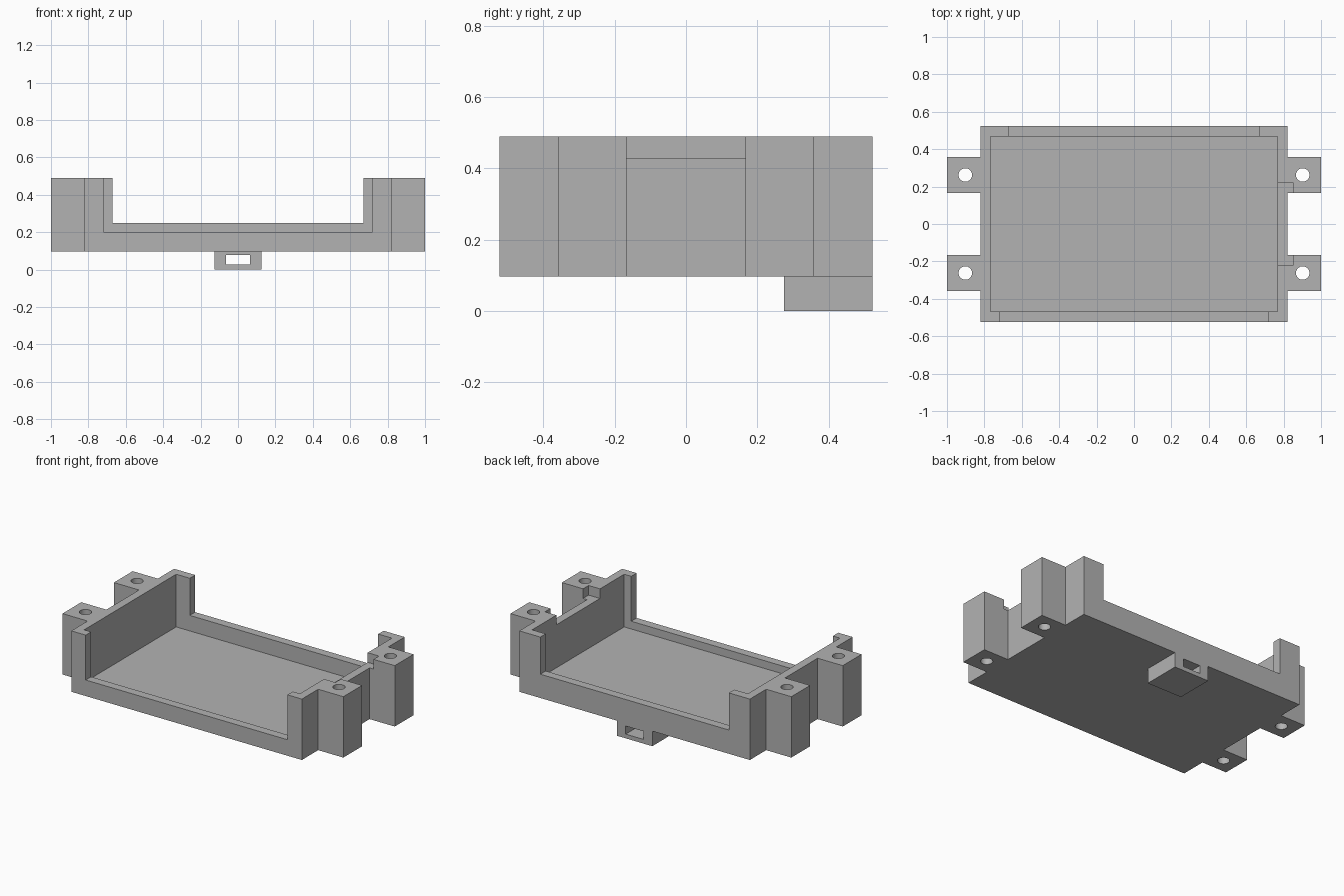
import bpy
import bmesh
from mathutils import Matrix, Vector

cube = bpy.data.objects.get("Cube")
if cube:
    bpy.data.objects.remove(cube, do_unlink=True)

grey = bpy.data.materials.new("plain grey")
grey.use_nodes = True
grey.diffuse_color = (0.45, 0.45, 0.45, 1)
grey.node_tree.nodes["Principled BSDF"].inputs["Base Color"].default_value = grey.diffuse_color

BOTTOM, TOP = 0.097, 0.489
WALL_X, WALL_Y = 0.821, 0.523
ABOVE = TOP + 0.1


def finish(name, bm):
    bmesh.ops.recalc_face_normals(bm, faces=bm.faces)
    mesh = bpy.data.meshes.new(name)
    bm.to_mesh(mesh)
    bm.free()
    mesh.materials.append(grey)
    obj = bpy.data.objects.new(name, mesh)
    bpy.context.collection.objects.link(obj)
    return obj


def box(name, low, high):
    low, high = Vector(low), Vector(high)
    bm = bmesh.new()
    bmesh.ops.create_cube(bm, size=1, matrix=Matrix.Translation((low + high) / 2)
                          @ Matrix.Diagonal((*(high - low), 1)))
    return finish(name, bm)


def rod(name, x, y, radius):
    bm = bmesh.new()
    bmesh.ops.create_cone(bm, cap_ends=True, segments=32, radius1=radius, radius2=radius,
                          depth=2, matrix=Matrix.Translation((x, y, 0)))
    return finish(name, bm)


def cut(target, cutter):
    cutter.hide_render = True
    mod = target.modifiers.new("cut", 'BOOLEAN')
    mod.operation, mod.solver, mod.object = 'DIFFERENCE', 'EXACT', cutter
    bpy.context.view_layer.objects.active = target
    bpy.ops.object.modifier_apply(modifier=mod.name)
    bpy.data.objects.remove(cutter, do_unlink=True)


# Tray block with four mounting ears: one quarter outline, mirrored around
quarter = [(1, 0.166), (1, 0.357), (WALL_X, 0.357), (WALL_X, WALL_Y)]
quarter = [(WALL_X, 0.166)] + quarter
half = quarter + [(-x, y) for x, y in reversed(quarter)]
outline = half + [(-x, -y) for x, y in half]
bm = bmesh.new()
base = bm.faces.new([bm.verts.new((x, y, BOTTOM)) for x, y in outline])
raised = bmesh.ops.extrude_face_region(bm, geom=[base])["geom"]
bmesh.ops.translate(bm, vec=(0, 0, TOP - BOTTOM),
                    verts=[v for v in raised if isinstance(v, bmesh.types.BMVert)])
tray = finish("tray", bm)

# Inner cavity, front and back openings, notch in the left wall
cut(tray, box("cavity", (-0.768, -0.468, 0.15), (0.768, 0.468, ABOVE)))
cut(tray, box("front_opening", (-0.718, -0.6, 0.2), (0.718, -0.4, ABOVE)))
cut(tray, box("back_opening", (-0.671, 0.4, 0.25), (0.671, 0.6, ABOVE)))
cut(tray, box("side_notch", (0.7, -0.222, 0.427), (0.849, 0.222, ABOVE)))

# Screw holes through the ears
for x in (-0.902, 0.902):
    for y in (-0.262, 0.262):
        cut(tray, rod("screw_hole", x, y, 0.036))

# Strap loop under the back edge
loop = box("strap_loop", (-0.126, 0.275, 0), (0.126, WALL_Y, BOTTOM))
cut(loop, box("strap_slot", (-0.063, 0.2, 0.027), (0.063, 0.6, 0.079)))

# Smooth hole walls, sharp edges elsewhere
bpy.ops.object.select_all(action='DESELECT')
tray.select_set(True)
bpy.context.view_layer.objects.active = tray
bpy.ops.object.shade_smooth_by_angle()
